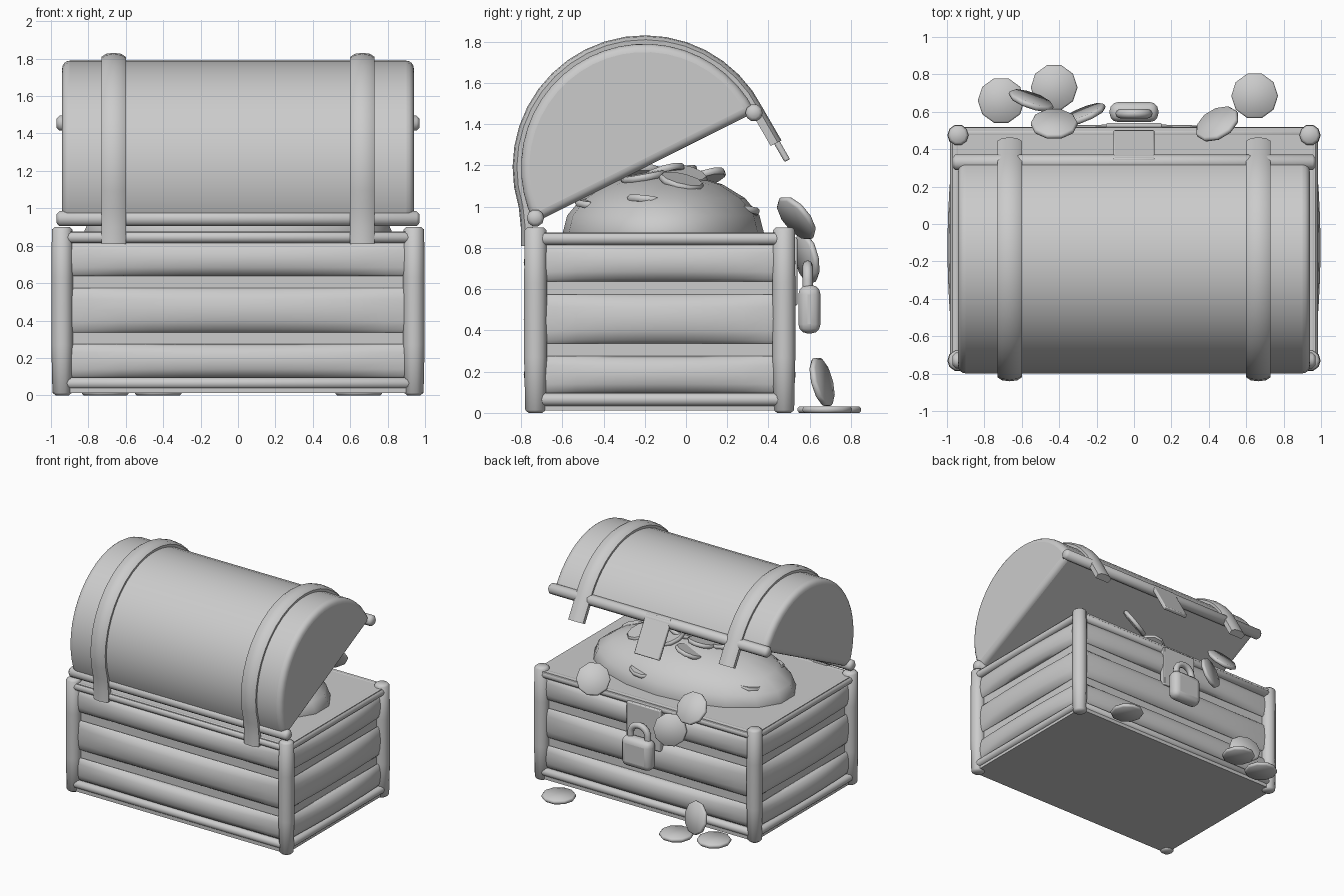
import bpy, math, random
from mathutils import Vector, Matrix

cube = bpy.data.objects.get("Cube")
if cube:
    bpy.data.objects.remove(cube)

GREY = (0.6, 0.6, 0.6, 1)
mat = bpy.data.materials.new("plain grey")
mat.diffuse_color = GREY
mat.use_nodes = True
mat.node_tree.nodes["Principled BSDF"].inputs["Base Color"].default_value = GREY


def finish(ob, name, bevel=0, segments=2):
    """Name, colour, bevel and smooth an object."""
    ob.name = name
    ob.data.materials.clear()
    ob.data.materials.append(mat)
    if bevel:
        mod = ob.modifiers.new("Bevel", "BEVEL")
        mod.width, mod.segments = bevel, segments
        mod.limit_method, mod.angle_limit = "ANGLE", math.radians(40)
    bpy.ops.object.select_all(action="DESELECT")
    ob.select_set(True)
    bpy.context.view_layer.objects.active = ob
    bpy.ops.object.shade_smooth_by_angle(angle=math.radians(50))
    return ob


def loft(name, rings, bevel=0, segments=2):
    """Closed skin through rings of equal point count, capped at both ends."""
    n = len(rings[0])
    faces = [list(range(n))[::-1], [(len(rings) - 1) * n + i for i in range(n)]]
    for r in range(len(rings) - 1):
        for i in range(n):
            j = (i + 1) % n
            faces.append([r * n + i, r * n + j, (r + 1) * n + j, (r + 1) * n + i])
    me = bpy.data.meshes.new(name)
    me.from_pydata([p for ring in rings for p in ring], [], faces)
    ob = bpy.data.objects.new(name, me)
    bpy.context.collection.objects.link(ob)
    bpy.context.view_layer.objects.active = ob
    ob.select_set(True)
    bpy.ops.object.mode_set(mode="EDIT")
    bpy.ops.mesh.select_all(action="SELECT")
    bpy.ops.mesh.normals_make_consistent(inside=False)
    bpy.ops.object.mode_set(mode="OBJECT")
    return finish(ob, name, bevel, segments)


def box(name, lo, hi, bevel=0, segments=2):
    rings = [[(lo[0], lo[1], z), (hi[0], lo[1], z), (hi[0], hi[1], z), (lo[0], hi[1], z)]
             for z in (lo[2], hi[2])]
    return loft(name, rings, bevel, segments)


def turned(name, a, b, profile, sides=10):
    """Round part from a to b; profile holds (fraction, radius) pairs."""
    a, b = Vector(a), Vector(b)
    q = (b - a).to_track_quat("Z", "Y")
    rings = []
    for t, r in profile:
        c = a.lerp(b, t)
        rings.append([c + q @ Vector((r * math.cos(k * math.tau / sides),
                                      r * math.sin(k * math.tau / sides), 0))
                      for k in range(sides)])
    return loft(name, rings)


def rod(name, a, b, r):
    return turned(name, a, b, [(0, r * 0.6), (0.008, r), (0.992, r), (1, r * 0.6)])


def coin(name, centre, normal, radius=0.125):
    n = Vector(normal).normalized() * 0.016
    c = Vector(centre)
    return turned(name, c - n, c + n, [(0, radius * 0.93), (0.3, radius),
                                       (0.7, radius), (1, radius * 0.93)])


# Chest body: core, floor and top sheet
X, Y0, Y1 = 0.94, -0.73, 0.475
box("body_core", (-0.93, Y0 + 0.01, 0.03), (0.93, Y1 - 0.01, 0.86))
box("floor", (-0.96, -0.76, 0.012), (0.96, 0.505, 0.04))
box("top_sheet", (-0.97, -0.76, 0.86), (0.97, 0.515, 0.875))

# Corner posts, slightly fuller at mid height
for x in (-X, X):
    for y in (Y0, Y1):
        turned("corner_post", (x, y, 0), (x, y, 0.9),
               [(0, 0.035), (0.015, 0.052), (0.3, 0.058), (0.7, 0.058), (0.985, 0.055), (1, 0.04)])


# Planks bulge out from each wall, tucked into the posts at the ends
def plank(a, b, z, half_height):
    a, b = Vector(a), Vector(b)
    out = (b - a).cross(Vector((0, 0, 1))).normalized()
    rings = []
    for s in range(13):
        t = s / 12
        depth = 0.014 + 0.043 * max(0, math.sin(math.pi * t)) ** 0.7
        c = a.lerp(b, t)
        ring = []
        for k in range(12):
            u = k * math.tau / 12
            p = c + out * depth * math.cos(u)
            ring.append((p.x, p.y, z + half_height * math.sin(u)))
        rings.append(ring)
    loft("plank", rings)


walls = [((-X, Y0, 0), (X, Y0, 0)), ((X, Y0, 0), (X, Y1, 0)),
         ((X, Y1, 0), (-X, Y1, 0)), ((-X, Y1, 0), (-X, Y0, 0))]
for a, b in walls:
    for z, h in ((0.185, 0.09), (0.455, 0.118), (0.73, 0.092)):
        plank(a, b, z, h)
    for z in (0.065, 0.845):
        out = (Vector(b) - Vector(a)).cross(Vector((0, 0, 1))).normalized() * 0.012
        lift = Vector((0, 0, z))
        rod("rail", Vector(a) + out + lift, Vector(b) + out + lift, 0.032)

# Open lid: half round, hinged at the back
CY, CZ, R, TILT = -0.2, 1.19, 0.6, math.radians(26.6)
ALONG = Vector((0, math.sin(TILT), -math.cos(TILT)))


def arc(radius, t):
    a = TILT + math.pi * t
    return Vector((0, CY + radius * math.cos(a), CZ + radius * math.sin(a)))


half = [arc(R, i / 24) for i in range(25)]
loft("lid", [[(x, p.y, p.z) for p in half] for x in (-0.94, 0.94)], 0.04, 4)
for y, z in ((0.33, 1.455), (-0.73, 0.945)):
    rod("lid_rod", (-0.97, y, z), (0.97, y, z), 0.042)

# Straps follow the lid, run past its front and hang down over the back wall
face = (arc(R, 0) - arc(0, 0)).normalized()
BACK = Vector((0, -1, 0))
path = [(arc(R, 0) + ALONG * d + face * d * 0.06, face) for d in (0.18, 0.09)]
path += [(arc(R, i / 20), (arc(R, i / 20) - arc(0, 0)).normalized()) for i in range(20)]
path += [(Vector((0, -0.76, z)), BACK) for z in (0.9, 0.81)]
section = [(-0.06, -0.018), (-0.065, 0.02), (-0.04, 0.036), (0, 0.041),
           (0.04, 0.036), (0.065, 0.02), (0.06, -0.018)]
for x in (-0.665, 0.665):
    loft("strap", [[p + n * h + Vector((x + w, 0, 0)) for w, h in section] for p, n in path])

# Hasp hanging from the lid
rings = [[arc(R, 0) + ALONG * d + face * (h + lean) + Vector((x, 0, 0))
          for x, h in ((-0.11, 0), (0.11, 0), (0.11, 0.03), (-0.11, 0.03))]
         for d, lean in ((-0.03, 0), (0.28, 0.018))]
loft("hasp", rings, 0.008)

# Lock plate, padlock body and shackle
box("lock_plate", (-0.15, 0.49, 0.52), (0.15, 0.54, 0.85), 0.008)
box("padlock", (-0.13, 0.545, 0.385), (0.13, 0.652, 0.62), 0.045, 3)
curve = bpy.data.curves.new("shackle", "CURVE")
curve.dimensions = "3D"
curve.bevel_depth, curve.bevel_resolution, curve.use_fill_caps = 0.025, 2, True
pts = [(-0.075, 0.59, 0.58)]
pts += [(-0.075 * math.cos(math.pi * i / 10), 0.59, 0.645 + 0.07 * math.sin(math.pi * i / 10))
        for i in range(11)]
pts += [(0.075, 0.59, 0.58)]
spline = curve.splines.new("POLY")
spline.points.add(len(pts) - 1)
for sp, p in zip(spline.points, pts):
    sp.co = (*p, 1)
shackle = bpy.data.objects.new("shackle", curve)
bpy.context.collection.objects.link(shackle)
curve.materials.append(mat)

# Treasure mound
MX, MY, MH, MC, MZ = 0.84, 0.49, 0.3, -0.11, 0.865
bpy.ops.mesh.primitive_uv_sphere_add(segments=18, ring_count=10, radius=1, location=(0, MC, MZ))
mound = bpy.context.object
mound.data.transform(Matrix.Diagonal((MX, MY, MH, 1)))
finish(mound, "treasure_mound")

# Coins heaped near the crest, and a few lower ones buried almost to the rim
random.seed(4)
for i in range(14):
    crest = i < 9
    a, r = i * 2.4, (0.12 + 0.05 * i) if crest else random.uniform(0.75, 0.95)
    h = math.sqrt(1 - r * r)
    sink = 1 if crest else 0.83
    centre = (r * math.cos(a) * MX * sink, MC + r * math.sin(a) * MY * sink, MZ + h * MH)
    spread = 0.4 if crest else 0.15
    coin("mound_coin", centre, (random.uniform(-spread, spread), random.uniform(-spread, spread), 1),
         0.11)

# Coins on the ground and falling past the front
for centre, normal in (((-0.71, 0.66, 0.016), (0, 0, 1)), ((-0.427, 0.73, 0.016), (0, 0, 1)),
                       ((0.645, 0.685, 0.016), (0, 0, 1)), ((-0.55, 0.66, 0.15), (0.33, 0.94, 0.25)),
                       ((-0.427, 0.535, 0.945), (0, 0.8, 0.6)),
                       ((0.445, 0.535, 0.945), (-0.42, 0.7, 0.58)),
                       ((-0.27, 0.585, 0.75), (-0.37, 0.9, 0.2))):
    coin("loose_coin", centre, normal)
